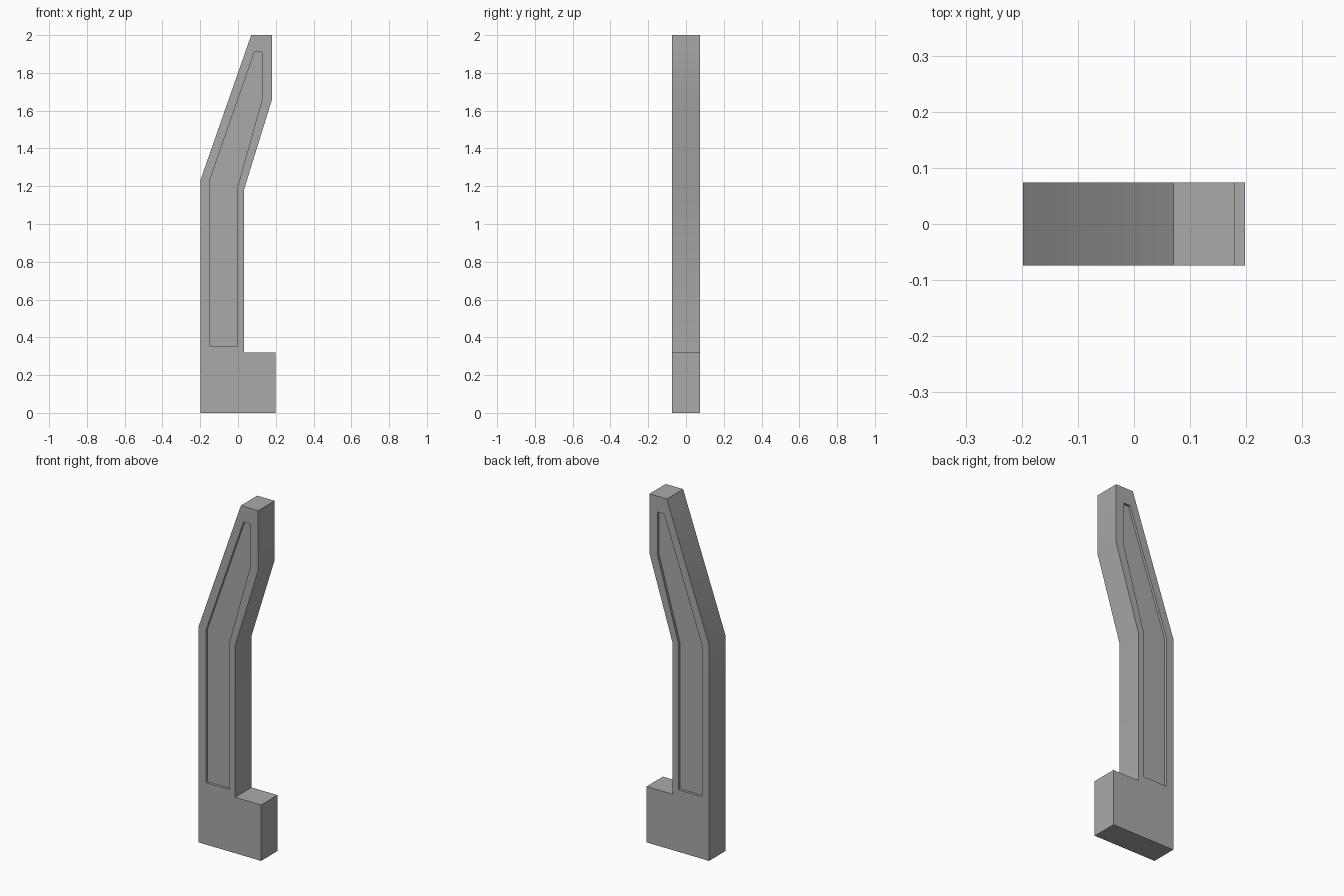
import bpy, bmesh, math

cube = bpy.data.objects.get("Cube")
if cube:
    bpy.data.objects.remove(cube, do_unlink=True)

HALF = 0.074     # half thickness
RECESS = 0.014   # depth of the sunk panels

# Side outline of the post and its foot, as (x, z)
OUTLINE = [(-0.198, 0), (0.198, 0), (0.198, 0.32), (0.033, 0.32), (0.033, 1.185),
           (0.18, 1.66), (0.18, 2), (0.07, 2), (-0.198, 1.235)]
# Outline of the sunk panel
PANEL = [(-0.152, 0.355), (-0.003, 0.355), (-0.003, 1.195), (0.128, 1.66),
         (0.128, 1.91), (0.087, 1.91), (-0.152, 1.225)]

grey = bpy.data.materials.new("plain grey")
grey.use_nodes = True
colour = (0.4, 0.4, 0.4, 1)
grey.diffuse_color = colour
grey.node_tree.nodes["Principled BSDF"].inputs["Base Color"].default_value = colour

bm = bmesh.new()


def ring(points, y):
    return [bm.verts.new((x, y, z)) for x, z in points]


def loop_edges(verts):
    return [bm.edges.new((a, b)) for a, b in zip(verts, verts[1:] + verts[:1])]


def bridge(first, second):
    for i in range(len(first)):
        j = (i + 1) % len(first)
        bm.faces.new((first[i], first[j], second[j], second[i]))


# Each broad side: a flat border around a sunk panel
rims = []
for side in (-1, 1):
    rim = ring(OUTLINE, side * HALF)
    lip = ring(PANEL, side * HALF)
    floor = ring(PANEL, side * (HALF - RECESS))
    bmesh.ops.triangle_fill(bm, use_beauty=True, edges=loop_edges(rim) + loop_edges(lip))
    bridge(lip, floor)
    bm.faces.new(floor)
    rims.append(rim)

# Narrow faces joining the two sides
bridge(*rims)
bmesh.ops.recalc_face_normals(bm, faces=bm.faces)
bmesh.ops.dissolve_limit(bm, angle_limit=math.radians(1), verts=bm.verts, edges=bm.edges)

mesh = bpy.data.meshes.new("support_post")
bm.to_mesh(mesh)
bm.free()
mesh.materials.append(grey)
post = bpy.data.objects.new("support_post", mesh)
bpy.context.collection.objects.link(post)

# Soft shading over the shallow bends, sharp corners elsewhere
bpy.context.view_layer.objects.active = post
post.select_set(True)
bpy.ops.object.shade_smooth_by_angle(angle=math.radians(30))
